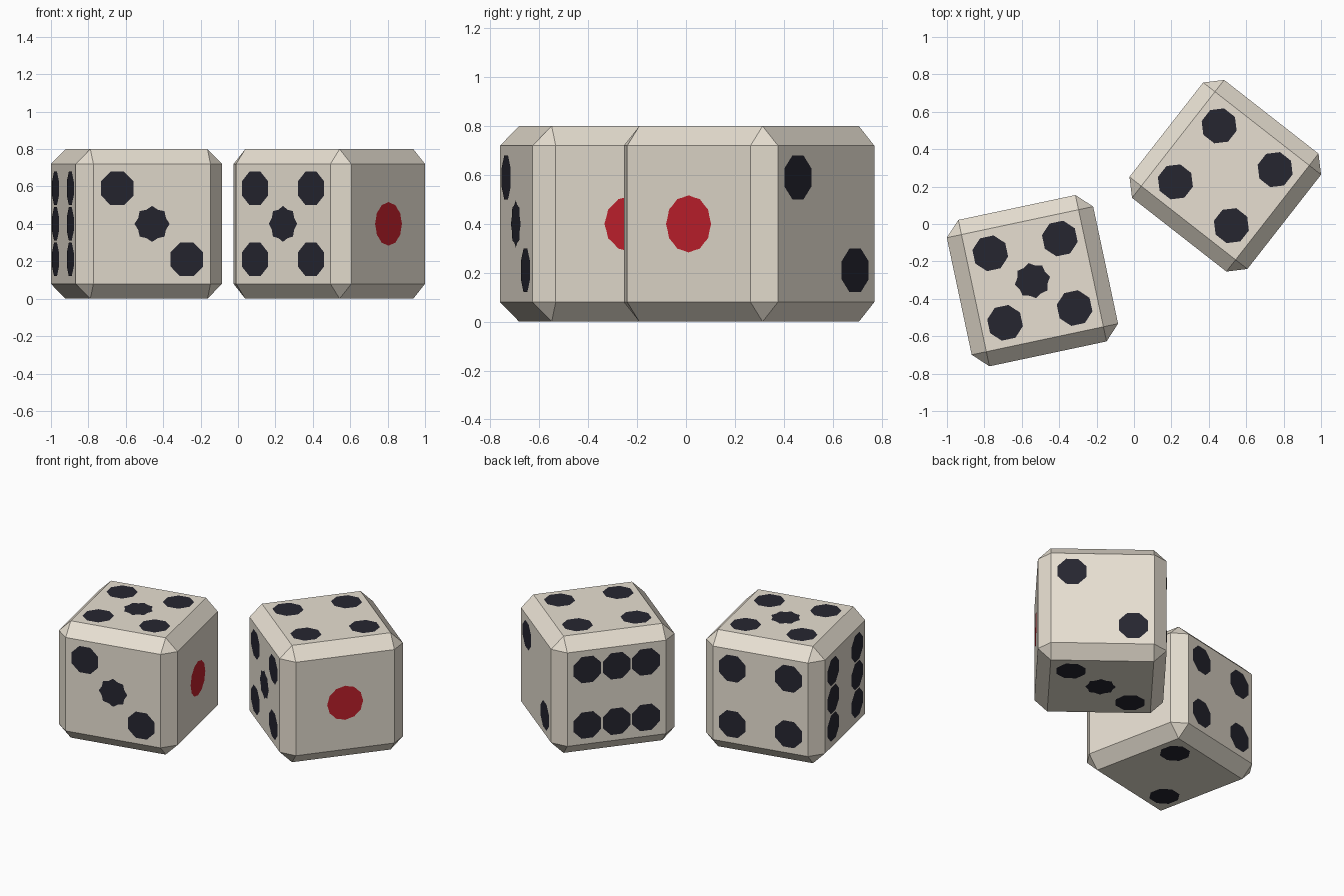
import bpy, bmesh, math
from mathutils import Vector, Matrix

if "Cube" in bpy.data.objects:
    bpy.data.objects.remove(bpy.data.objects["Cube"])

SIZE, CHAMFER, STEP, LIFT = 0.80, 0.08, 0.19, 0.002


def material(name, rgb):
    m = bpy.data.materials.new(name)
    m.diffuse_color = (*rgb, 1)
    m.use_nodes = True
    m.node_tree.nodes["Principled BSDF"].inputs["Base Color"].default_value = m.diffuse_color
    return m


BONE = material("bone", (0.80, 0.74, 0.64))
BLACK = material("ink_black", (0.019, 0.019, 0.030))
RED = material("pip_red", (0.54, 0.015, 0.026))

# Pip layouts in units of STEP: (right, up) as seen from outside the face
DIAG = [(-1, 1), (1, -1)]
CORNERS = DIAG + [(1, 1), (-1, -1)]
LAYOUT = {1: [(0, 0)], 2: DIAG, 3: DIAG + [(0, 0)], 4: CORNERS,
          5: CORNERS + [(0, 0)], 6: CORNERS + [(-1, 0), (1, 0)]}


def face_frame(normal):
    """Right and up axes of a cube face seen from outside."""
    n = Vector(normal)
    right = Vector((1, 0, 0)) if n.z else Vector((0, 0, 1)).cross(n)
    return n, right, n.cross(right)


def pip_radii(value, spot):
    """Outline radii and start angle of one pip."""
    if value == 1:
        return [0.117, 0.112] * 12, 0
    if spot == (0, 0):                      # scalloped centre pip
        return [0.096, 0.082] * 8, 0
    return [0.097] * 8, math.pi / 8         # octagonal outer pip


def make_object(name, bm, mats, place):
    mesh = bpy.data.meshes.new(name)
    bm.to_mesh(mesh)
    bm.free()
    for m in mats:
        mesh.materials.append(m)
    ob = bpy.data.objects.new(name, mesh)
    ob.matrix_world = place
    bpy.context.collection.objects.link(ob)
    return ob


def die(name, x, y, degrees, faces, six_sideways=False):
    place = Matrix.Translation((x, y, SIZE / 2)) @ Matrix.Rotation(math.radians(degrees), 4, 'Z')

    # Chamfered cube body
    bm = bmesh.new()
    bmesh.ops.create_cube(bm, size=SIZE)
    bmesh.ops.bevel(bm, geom=bm.edges[:], offset=CHAMFER, segments=1,
                    affect='EDGES', profile=0.5)
    body = make_object(name + "_body", bm, [BONE], place)

    # Painted pips as flat plates just above each face
    bm = bmesh.new()
    for normal, value in faces.items():
        n, right, up = face_frame(normal)
        for spot in LAYOUT[value]:
            a, b = spot
            if value == 6 and six_sideways:
                a, b = b, a
            centre = n * (SIZE / 2 + LIFT) + (right * a + up * b) * STEP
            radii, start = pip_radii(value, spot)
            ring = []
            for i, r in enumerate(radii):
                t = start + 2 * math.pi * i / len(radii)
                ring.append(bm.verts.new(centre + (right * math.cos(t) + up * math.sin(t)) * r))
            bm.faces.new(ring).material_index = 1 if value == 1 else 0
    pips = make_object(name + "_pips", bm, [BLACK, RED], place)
    pips.parent = body
    pips.matrix_parent_inverse = place.inverted()


TOP, BOTTOM = (0, 0, 1), (0, 0, -1)
FRONT, BACK, LEFT, RIGHT = (0, -1, 0), (0, 1, 0), (-1, 0, 0), (1, 0, 0)

die("left_die", -0.543, -0.303, 12,
    {TOP: 5, BOTTOM: 2, FRONT: 3, BACK: 4, LEFT: 6, RIGHT: 1})
die("right_die", 0.488, 0.258, -38,
    {TOP: 4, BOTTOM: 3, FRONT: 5, BACK: 2, LEFT: 6, RIGHT: 1}, six_sideways=True)
